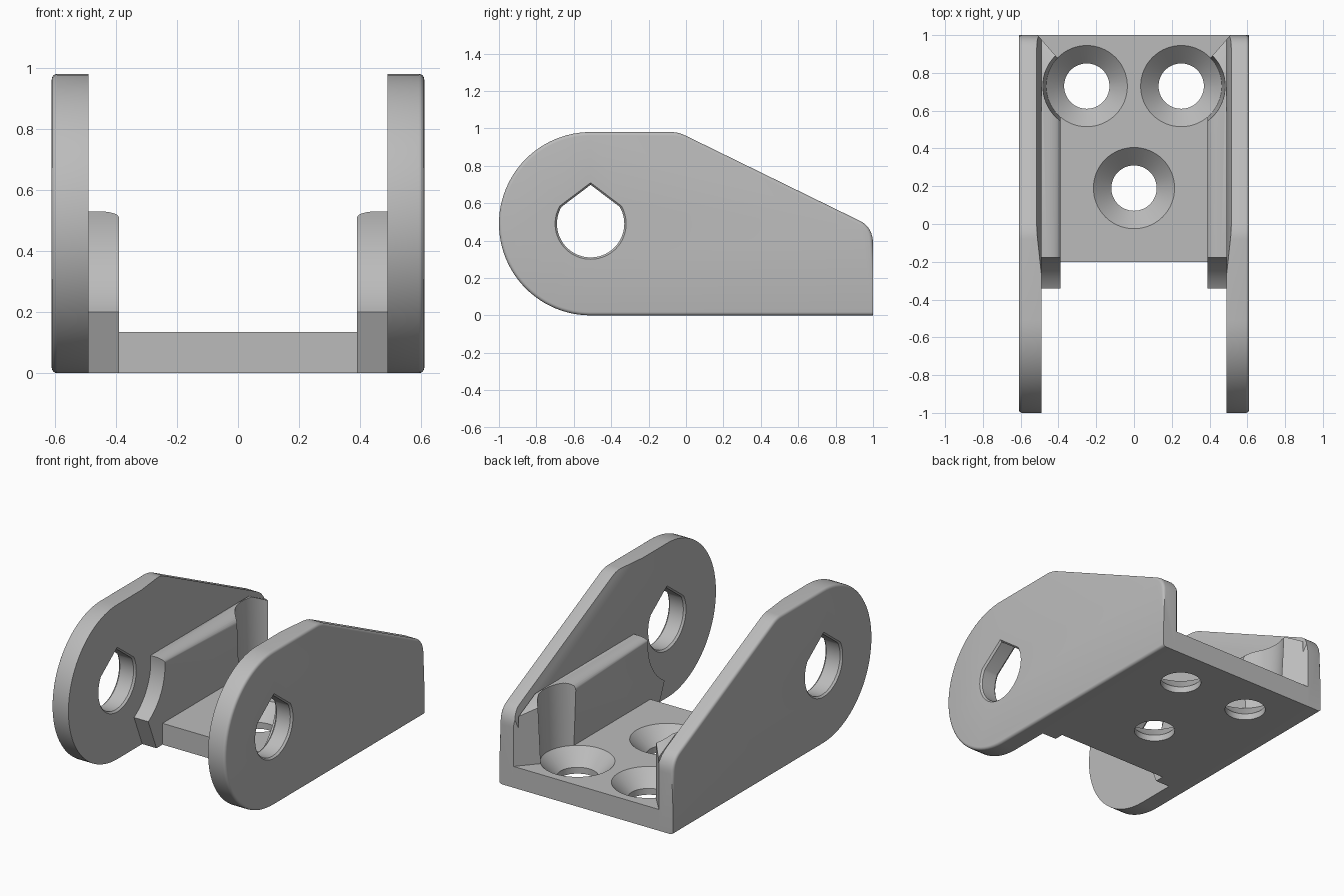
import bpy, bmesh
from math import sin, cos, pi, radians
from mathutils import Vector, Matrix

if "Cube" in bpy.data.objects:
    bpy.data.objects.remove(bpy.data.objects["Cube"], do_unlink=True)

grey = bpy.data.materials.new("plain_grey")
grey.use_nodes = True
grey.diffuse_color = (0.5, 0.5, 0.5, 1)
grey.node_tree.nodes["Principled BSDF"].inputs["Base Color"].default_value = (0.5, 0.5, 0.5, 1)

PIVOT = (-0.51, 0.49)
PLATE_IN, PLATE_OUT, RIB_IN = 0.49, 0.61, 0.39
SLOPE_UP = Vector((0, 0.489, 1)).normalized()
SLOPE_POINT = Vector((0, 0, 0.96))


def arc(center, radius, start, end, steps):
    angles = [radians(start + (end - start) * i / steps) for i in range(steps + 1)]
    return [(center[0] + radius * cos(a), center[1] + radius * sin(a)) for a in angles]


def curve(a, b, c, steps=8):
    ts = [i / steps for i in range(steps + 1)]
    return [tuple((1 - t) ** 2 * p + 2 * t * (1 - t) * q + t * t * r
                  for p, q, r in zip(a, b, c)) for t in ts]


def loft(rings):
    """Closed solid through rings with equal point counts."""
    bm = bmesh.new()
    loops = [[bm.verts.new(p) for p in ring] for ring in rings]
    n = len(loops[0])
    for a, b in zip(loops, loops[1:]):
        for i in range(n):
            bm.faces.new((a[i], a[(i + 1) % n], b[(i + 1) % n], b[i]))
    bm.faces.new(loops[0][::-1])
    bm.faces.new(loops[-1])
    bmesh.ops.recalc_face_normals(bm, faces=bm.faces[:])
    return bm


def side_loft(outline, x0, x1):
    return loft([[(x, y, z) for y, z in outline] for x in (x0, x1)])


def trim(bm, point, normal):
    """Remove everything on the normal's side of a plane and cap the cut."""
    geom = bm.verts[:] + bm.edges[:] + bm.faces[:]
    cut = bmesh.ops.bisect_plane(bm, geom=geom, plane_co=point, plane_no=normal,
                                 dist=1e-5, clear_outer=True)["geom_cut"]
    edges = [e for e in cut if isinstance(e, bmesh.types.BMEdge)]
    bmesh.ops.holes_fill(bm, edges=edges, sides=0)
    bmesh.ops.recalc_face_normals(bm, faces=bm.faces[:])


def make(name, bm):
    mesh = bpy.data.meshes.new(name)
    bm.to_mesh(mesh)
    bm.free()
    mesh.materials.append(grey)
    obj = bpy.data.objects.new(name, mesh)
    bpy.context.collection.objects.link(obj)
    return obj


def carve(obj, cutters):
    for cutter in cutters:
        mod = obj.modifiers.new("cut", "BOOLEAN")
        mod.operation, mod.solver, mod.object = "DIFFERENCE", "EXACT", cutter
    graph = bpy.context.evaluated_depsgraph_get()
    mesh = bpy.data.meshes.new_from_object(obj.evaluated_get(graph))
    obj.modifiers.clear()
    obj.data = mesh


def smooth(obj):
    bpy.ops.object.select_all(action="DESELECT")
    obj.select_set(True)
    bpy.context.view_layer.objects.active = obj
    bpy.ops.object.shade_smooth_by_angle(angle=radians(28))


def mirrored(obj, name):
    mesh = obj.data.copy()
    mesh.transform(Matrix.Scale(-1, 4, (1, 0, 0)))
    mesh.flip_normals()
    twin = bpy.data.objects.new(name, mesh)
    bpy.context.collection.objects.link(twin)
    return twin


# Screw hole cutters: straight bore, countersink, then driver clearance
screw_profile = [(0.12, -0.1), (0.12, 0.04), (0.215, 0.135), (0.24, 0.7)]
screw_cutters = []
for hx, hy in ((0.25, 0.73), (-0.25, 0.73), (0, 0.19)):
    rings = [[(x, y, z) for x, y in arc((hx, hy), r, 0, 360, 64)[:-1]]
             for r, z in screw_profile]
    screw_cutters.append(make("screw_hole_cutter", loft(rings)))

# Pin hole cutter: teardrop with small chamfers at both plate faces
teardrop = arc((0, 0), 1, 150, 390, 48) + [(0, 1.155)]
pin_sections = [(0.47, 0.19), (PLATE_IN, 0.19), (0.502, 0.18),
                (0.598, 0.18), (PLATE_OUT, 0.19), (0.63, 0.19)]
pin_cutter = make("pin_hole_cutter", loft(
    [[(x, PIVOT[0] + a * r, PIVOT[1] + b * r) for a, b in teardrop]
     for x, r in pin_sections]))

# Base plate
base = make("base_plate", side_loft([(-0.2, 0), (1, 0), (1, 0.135), (-0.2, 0.135)],
                                    -0.515, 0.515))
carve(base, screw_cutters)

# Side plate: round front, sloped top, rounded outer rim
outline = arc(PIVOT, 0.49, 90, 270, 48) + [(1, 0)]
outline += curve((1, 0.38), (1, 0.471), (0.93, 0.505))
outline += curve((0, 0.96), (-0.041, 0.98), (-0.08, 0.98), 5)
bm = side_loft(outline, PLATE_IN, PLATE_OUT)
rim = [e for e in bm.edges if all(v.co.x > 0.6 for v in e.verts)
       and not all(v.co.y > 0.999 and v.co.z < 0.39 for v in e.verts)]
bmesh.ops.bevel(bm, geom=rim, offset=0.018, segments=4, profile=0.5, affect="EDGES")
trim(bm, SLOPE_POINT + Vector((0.515, 0, 0)), Vector((-0.1, 0, 0)) + SLOPE_UP * 0.025)
rear_cut = (Vector((0.51, 1, 0)), Vector((-0.08, 0.07, 0)))
trim(bm, *rear_cut)
left_plate = make("left_side_plate", bm)
carve(left_plate, [pin_cutter])

# Rib: curved front clearing the pin, rounded inner top, scooped for the screw
profile = [(-0.2, 0), (-0.26, 0)] + arc(PIVOT, 0.335, -60, 6.9, 20)
profile += [(1, 0.53), (1, 0.135), (-0.2, 0.135)]
bm = side_loft(profile, RIB_IN, PLATE_IN)
top = [e for e in bm.edges if all(v.co.x < 0.4 and v.co.z > 0.529 for v in e.verts)]
bmesh.ops.bevel(bm, geom=top, offset=0.07, segments=8, profile=0.5, affect="EDGES")
trim(bm, SLOPE_POINT - SLOPE_UP * 0.03, SLOPE_UP)
trim(bm, *rear_cut)
left_rib = make("left_rib", bm)
carve(left_rib, screw_cutters[:1])

for cutter in screw_cutters + [pin_cutter]:
    bpy.data.objects.remove(cutter, do_unlink=True)

# Opposite side and shading
parts = [base, left_plate, left_rib,
         mirrored(left_plate, "right_side_plate"), mirrored(left_rib, "right_rib")]
for part in parts:
    smooth(part)
